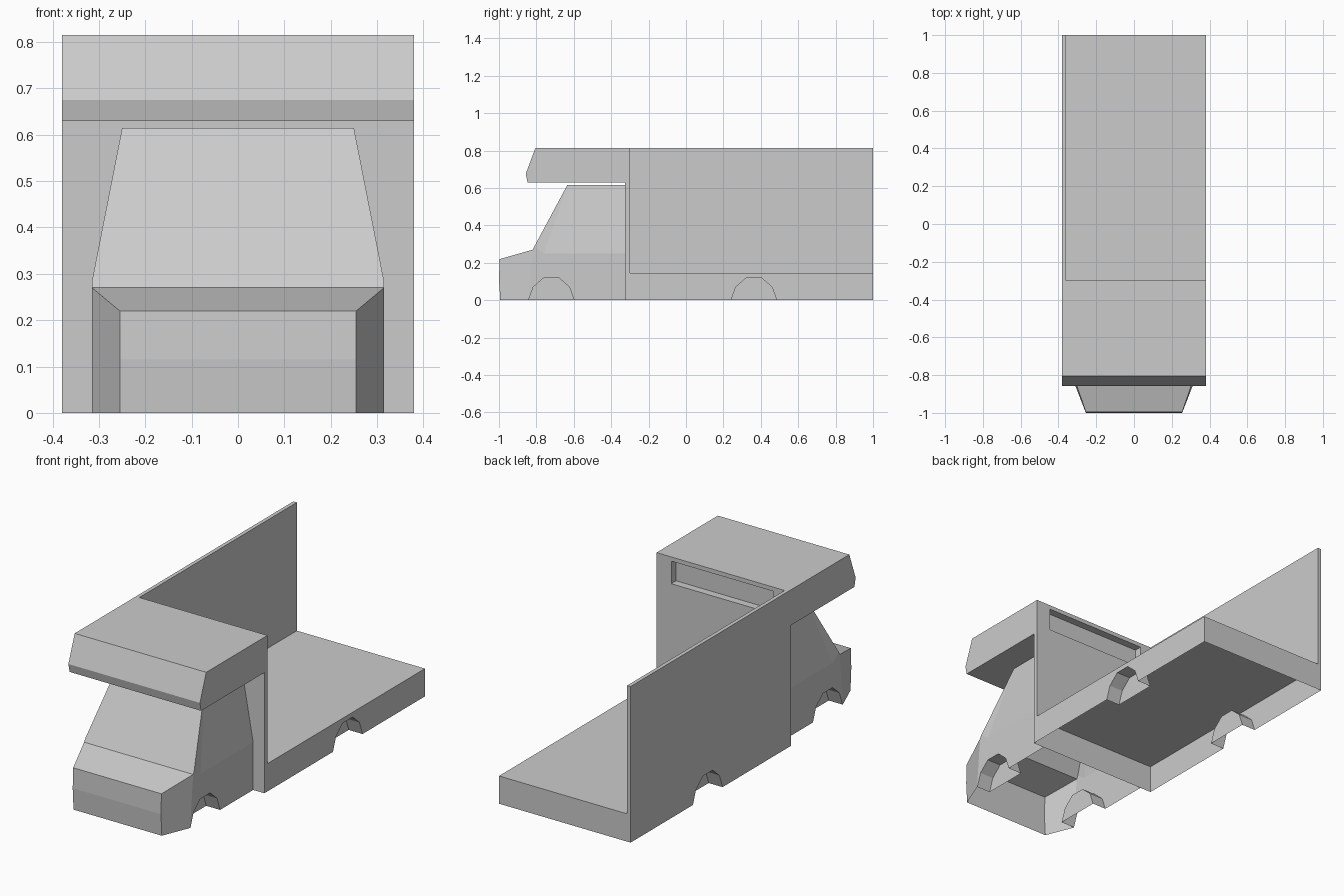
import bpy
import bmesh

old = bpy.data.objects.get("Cube")
if old:
    bpy.data.objects.remove(old)

grey = bpy.data.materials.new("plain_grey")
grey.use_nodes = True
grey.diffuse_color = (0.6, 0.6, 0.6, 1)
grey.node_tree.nodes["Principled BSDF"].inputs["Base Color"].default_value = (0.6, 0.6, 0.6, 1)

BOX_X, CAB_X, ROOF_X, NOSE_X = 0.38, 0.315, 0.25, 0.255
JOIN, PANEL, FLOOR = -0.325, -0.30, 0.145
ARCH_DEPTH = 0.08


def make(name, faces, mirror=False):
    """Join polygons given as lists of points into one object."""
    bm = bmesh.new()
    for face in faces:
        bm.faces.new([bm.verts.new(p) for p in face])
    bmesh.ops.remove_doubles(bm, verts=bm.verts, dist=0.0005)
    bmesh.ops.recalc_face_normals(bm, faces=bm.faces)
    mesh = bpy.data.meshes.new(name)
    bm.to_mesh(mesh)
    bm.free()
    mesh.materials.append(grey)
    ob = bpy.data.objects.new(name, mesh)
    bpy.context.collection.objects.link(ob)
    if mirror:
        mod = ob.modifiers.new("mirror", "MIRROR")
        mod.use_clip = True
    return ob


def prism(name, profile, x0, x1):
    """Closed solid with a (y, z) profile running from x0 to x1."""
    a, b = at(x0, profile), at(x1, profile)
    return make(name, [a, b] + strip(a, b, True))


def at(x, profile):
    return [(x, y, z) for y, z in profile]


def strip(a, b, closed=False):
    n = len(a)
    return [[a[i], a[(i + 1) % n], b[(i + 1) % n], b[i]] for i in range(n if closed else n - 1)]


def rect(y0, y1, z0, z1):
    return [(y0, z0), (y1, z0), (y1, z1), (y0, z1)]


def arch(centre):
    half = [(0.122, 0), (0.097, 0.07), (0.04, 0.12)]
    return [(centre - y, z) for y, z in half] + [(centre + y, z) for y, z in reversed(half)]


def wheel_well(x, centre):
    """Tunnel and inner cap behind a wheel opening."""
    outer, inner = at(x, arch(centre)), at(x - ARCH_DEPTH, arch(centre))
    return strip(outer, inner) + [inner]


# Cab: open-bottomed shell, one half mirrored
nose = [(-0.993, 0), (-1.0, 0.115), (-0.996, 0.22)]
cowl, pillar, belt = (-0.82, 0.27), (-0.812, 0.285), (-0.76, 0.25)
roof_front, roof_back, belt_back = (-0.635, 0.615), (JOIN, 0.615), (JOIN, 0.25)
corner = (-0.845, 0)


def mid(*pts):
    return at(0, pts)


nose_edge = at(NOSE_X, nose)
side_front = at(CAB_X, [corner, cowl])
lower = [corner] + arch(-0.72) + [(JOIN, 0), belt_back, belt, pillar, cowl]
cab = strip(mid(*nose), nose_edge)
cab += [nose_edge + side_front[::-1]]
cab += [at(CAB_X, lower)]
cab += [mid(nose[-1], cowl) + at(CAB_X, [cowl]) + nose_edge[-1:]]
cab += [mid(roof_front, cowl) + at(CAB_X, [cowl, pillar]) + at(ROOF_X, [roof_front])]
cab += [at(CAB_X, [pillar, belt]) + at(ROOF_X, [roof_front])]
cab += [at(CAB_X, [belt, belt_back]) + at(ROOF_X, [roof_back, roof_front])]
cab += [mid(roof_back, roof_front) + at(ROOF_X, [roof_front, roof_back])]
cab += wheel_well(CAB_X, -0.72)
make("cab", cab, mirror=True)

# Floor: open-bottomed tray with wheel wells
tray_side = [(JOIN, 0)] + arch(0.363) + [(1, 0), (1, FLOOR), (JOIN, FLOOR)]
tray = [at(BOX_X, tray_side)] + wheel_well(BOX_X, 0.363)
edges = [(JOIN, 0), (JOIN, FLOOR), (1, FLOOR), (1, 0)]
tray += strip(at(0, edges), at(BOX_X, edges))
make("floor_tray", tray, mirror=True)

# Side wall of the living area
prism("side_wall", rect(PANEL, 1, FLOOR, 0.815), -BOX_X, -0.36)

# Front panel and overcab pod with a shallow recess facing the rear
pod_profile = [(PANEL, FLOOR), (PANEL, 0.815), (-0.805, 0.815), (-0.857, 0.675),
               (-0.847, 0.63), (JOIN, 0.63), (JOIN, FLOOR)]
pod = prism("overcab_pod", pod_profile, -BOX_X, BOX_X)
cutter = prism("recess_cutter", rect(PANEL - 0.04, PANEL + 0.1, 0.675, 0.793), -0.295, 0.295)
cutter.hide_render = True
cutter.hide_set(True)
cut = pod.modifiers.new("recess", "BOOLEAN")
cut.operation = "DIFFERENCE"
cut.solver = "EXACT"
cut.object = cutter
